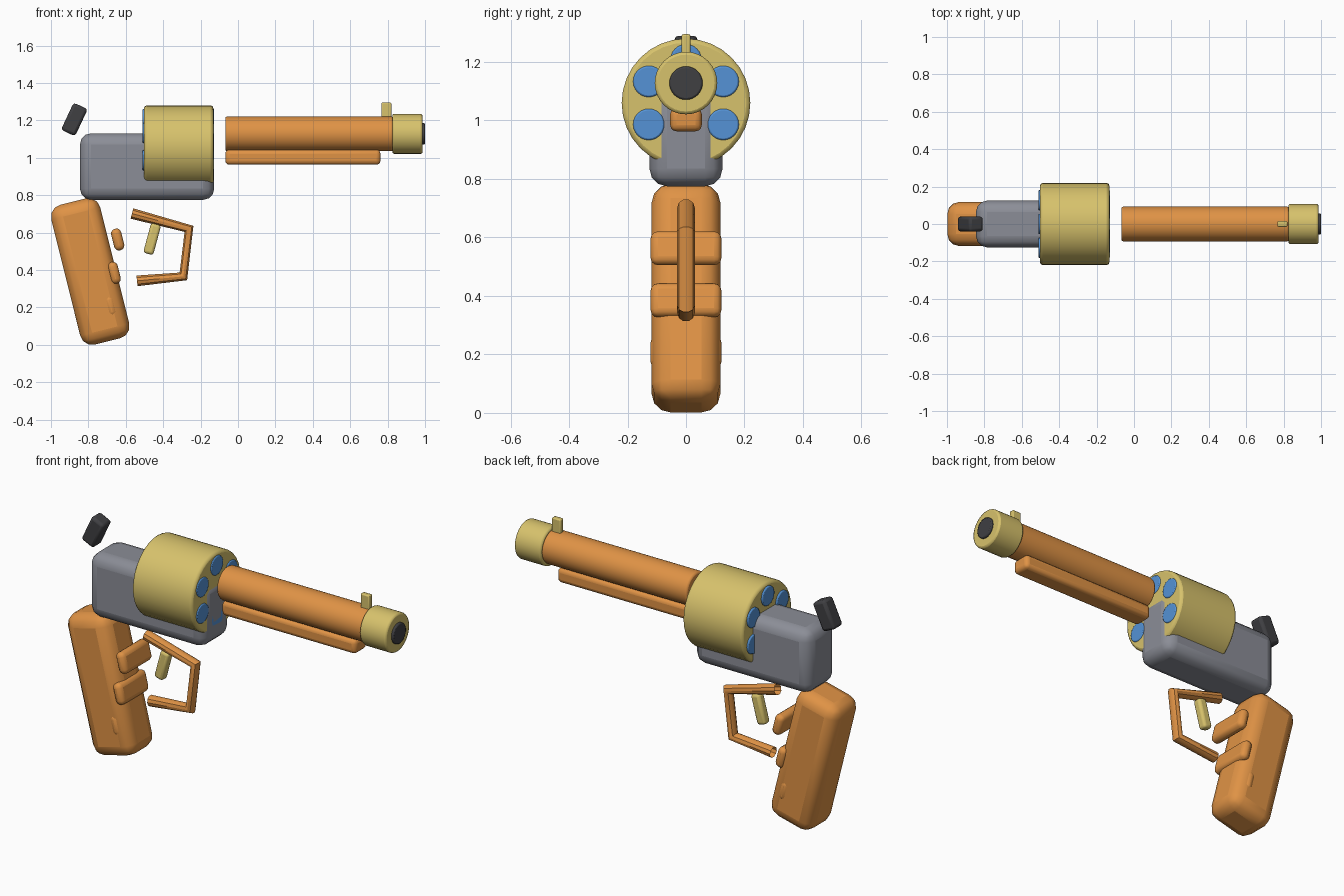
import bpy
import math
from mathutils import Matrix

cube = bpy.data.objects.get("Cube")
if cube:
    bpy.data.objects.remove(cube, do_unlink=True)


def material(name, colour):
    m = bpy.data.materials.new(name)
    m.use_nodes = True
    m.diffuse_color = (*colour, 1)
    m.node_tree.nodes["Principled BSDF"].inputs["Base Color"].default_value = (*colour, 1)
    return m


orange = material("orange", (0.74, 0.29, 0.06))
gold = material("gold", (0.68, 0.54, 0.15))
steel = material("steel grey", (0.26, 0.27, 0.31))
blue = material("blue", (0.09, 0.29, 0.67))
dark = material("dark grey", (0.05, 0.05, 0.055))


def finish(obj, name, mat, bevel=0.0, segments=3):
    """Name, colour, round and shade the active object."""
    obj.name = name
    obj.data.materials.append(mat)
    if bevel:
        mod = obj.modifiers.new("Rounding", "BEVEL")
        mod.width = bevel
        mod.segments = segments
        mod.limit_method = "ANGLE"
        mod.angle_limit = math.radians(40)
    bpy.ops.object.shade_smooth_by_angle(angle=math.radians(35))
    return obj


def box(name, centre, size, mat, bevel, tilt=0, segments=3):
    bpy.ops.mesh.primitive_cube_add(size=1, location=centre)
    obj = bpy.context.object
    obj.data.transform(Matrix.Diagonal((*size, 1)))
    obj.rotation_euler.y = math.radians(tilt)
    return finish(obj, name, mat, bevel, segments)


def rod(name, x0, x1, y, z, radius, mat, bevel=0.0, sides=32):
    """Cylinder lying along x."""
    bpy.ops.mesh.primitive_cylinder_add(
        vertices=sides, radius=radius, depth=x1 - x0,
        location=((x0 + x1) / 2, y, z), rotation=(0, math.pi / 2, 0))
    return finish(bpy.context.object, name, mat, bevel, 2)


# Grip with three finger ribs
box("grip", (-0.79, 0, 0.392), (0.27, 0.235, 0.77), orange, 0.065, -14)
for i, (x, z) in enumerate([(-0.643, 0.563), (-0.662, 0.385), (-0.681, 0.208)]):
    box(f"finger_rib_{i + 1}", (x, 0, z), (0.055, 0.242, 0.118), orange, 0.025, -14)

# Frame and hammer
box("frame", (-0.486, 0, 0.953), (0.718, 0.25, 0.356), steel, 0.06)
box("hammer", (-0.875, 0, 1.205), (0.083, 0.08, 0.16), dark, 0.015, 25, 2)

# Rotating drum with six chambers
drum_z = 1.06
rod("drum", -0.502, -0.132, 0, drum_z, 0.22, gold, 0.014)
for i in range(6):
    a = math.radians(30 + 60 * i)
    rod(f"chamber_{i + 1}", -0.511, -0.127, 0.147 * math.cos(a),
        drum_z + 0.147 * math.sin(a), 0.054, blue, 0.006, 24)

# Barrel, lug, muzzle and sight
bore_z = 1.128
rod("barrel", -0.068, 0.83, 0, bore_z, 0.093, orange, 0.01)
box("barrel_lug", (0.347, 0, 1.003), (0.83, 0.108, 0.08), orange, 0.022)
rod("muzzle", 0.825, 0.987, 0, bore_z, 0.107, gold, 0.01)
rod("bore", 0.9, 1.0, 0, bore_z, 0.057, dark, 0.006)
box("front_sight", (0.793, 0, 1.235), (0.054, 0.03, 0.12), gold, 0.006, 0, 2)

# Trigger and its guard
box("trigger", (-0.459, 0, 0.566), (0.055, 0.05, 0.165), gold, 0.015, 15)

curve = bpy.data.curves.new("trigger_guard", "CURVE")
curve.dimensions = "3D"
curve.bevel_depth = 0.03
curve.bevel_resolution = 3
path = [(-0.567, 0.702), (-0.262, 0.62), (-0.292, 0.366), (-0.54, 0.342)]
spline = curve.splines.new("POLY")
spline.points.add(len(path) - 1)
for p, (x, z) in zip(spline.points, path):
    p.co = (x, 0, z, 1)
guard = bpy.data.objects.new("trigger_guard", curve)
bpy.context.collection.objects.link(guard)
bpy.ops.object.select_all(action="DESELECT")
guard.select_set(True)
bpy.context.view_layer.objects.active = guard
bpy.ops.object.convert(target="MESH")
finish(bpy.context.object, "trigger_guard", orange)
